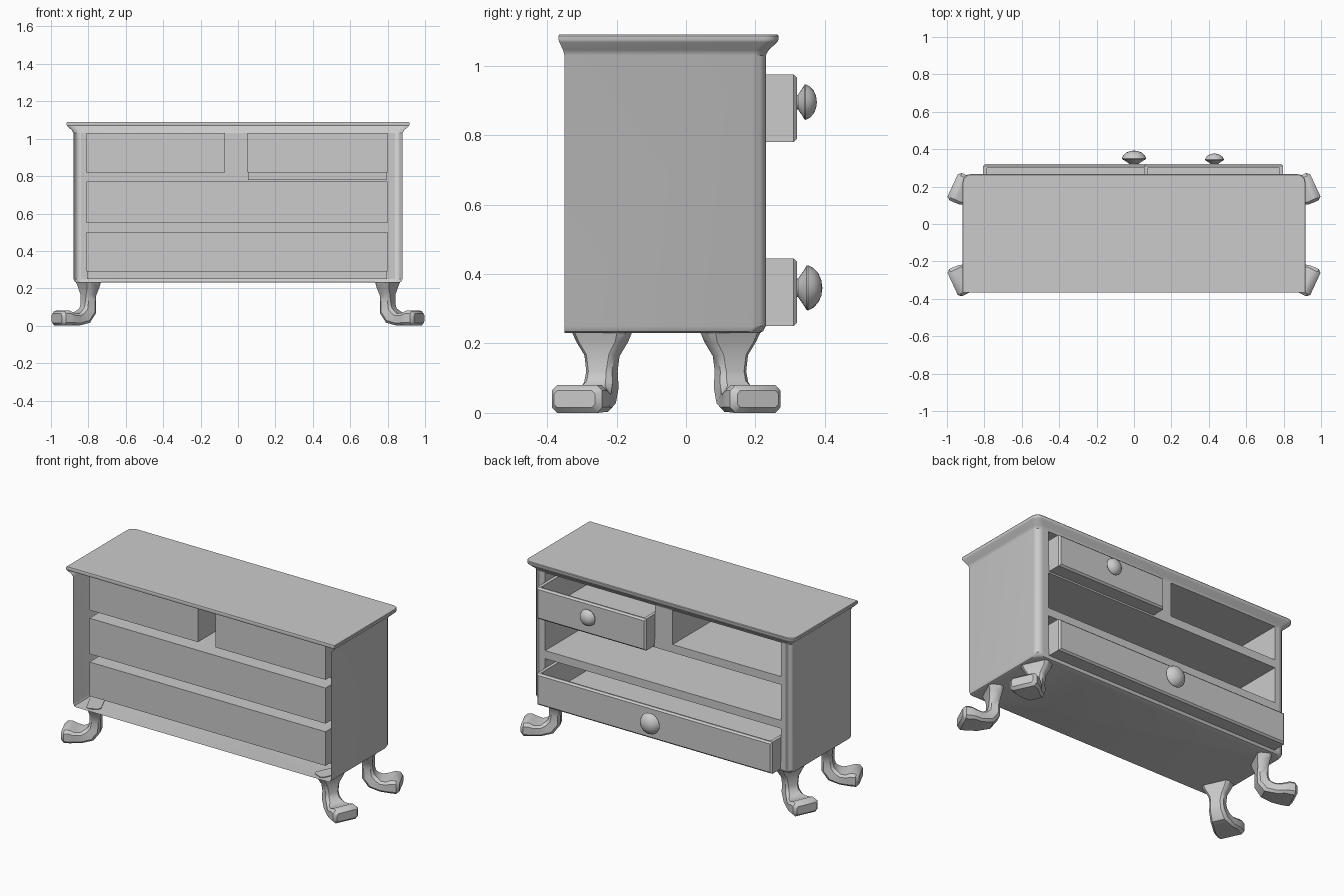
import bpy, bmesh, math
from mathutils import Vector

if "Cube" in bpy.data.objects:
    bpy.data.objects.remove(bpy.data.objects["Cube"])


def finish(bm, name, smooth=None, recalc=True):
    if recalc:
        bmesh.ops.recalc_face_normals(bm, faces=bm.faces)
    me = bpy.data.meshes.new(name)
    bm.to_mesh(me)
    bm.free()
    ob = bpy.data.objects.new(name, me)
    bpy.context.collection.objects.link(ob)
    if smooth:
        bpy.ops.object.select_all(action='DESELECT')
        ob.select_set(True)
        bpy.context.view_layer.objects.active = ob
        bpy.ops.object.shade_smooth_by_angle(angle=math.radians(smooth))
    return ob


def face(bm, pts, normal):
    # flat face turned towards the given normal
    f = bm.faces.new([bm.verts.new(p) for p in pts])
    f.normal_update()
    if f.normal.dot(Vector(normal)) < 0:
        f.normal_flip()
    return f


# cabinet shell: U-shaped plan, open at the back (-y), flared to the top
R, N = 0.04, 5


def plan(z, out, back):
    X, Y = 0.88 + out, 0.23 + out
    right = [(X, -0.35 - back, z)]
    for i in range(N + 1):
        a = math.pi / 2 * i / N
        right.append((X - R + R * math.cos(a), Y - R + R * math.sin(a), z))
    return right + [(-x, y, z) for x, y, z in reversed(right)]


levels = [(0.23, -0.018, 0), (0.235, -0.008, 0), (0.25, 0, 0), (1.03, 0, 0), (1.045, 0.008, 0.004),
          (1.068, 0.033, 0.015), (1.074, 0.036, 0.017), (1.086, 0.036, 0.017), (1.09, 0.033, 0.015)]
bm = bmesh.new()
rows = [[bm.verts.new(p) for p in plan(*lv)] for lv in levels]
n = len(rows[0])
for k in range(len(rows) - 1):
    a, b = rows[k], rows[k + 1]
    for i in range(n):
        if i == n - 1 and k < 5:
            continue                      # open back
        if i == N + 1 and k == 2:
            continue                      # drawer frame goes here
        j = (i + 1) % n
        bm.faces.new((a[i], a[j], b[j], b[i]))
bm.faces.new(rows[-1])
bm.faces.new(rows[0][::-1])
finish(bm, "cabinet_shell", 35, recalc=False)

# front frame with four drawer compartments
openings = [(-0.81, -0.07, 0.82, 1.03), (0.05, 0.80, 0.82, 1.03),
            (-0.81, 0.80, 0.55, 0.77), (-0.81, 0.80, 0.29, 0.50)]
xs = [-0.84, -0.81, -0.07, 0.05, 0.80, 0.84]
zs = [0.25, 0.29, 0.50, 0.55, 0.77, 0.82, 1.03]
F, B = 0.23, -0.29
bm = bmesh.new()
for x0, x1 in zip(xs, xs[1:]):
    for z0, z1 in zip(zs, zs[1:]):
        cx, cz = (x0 + x1) / 2, (z0 + z1) / 2
        if not any(o[0] < cx < o[1] and o[2] < cz < o[3] for o in openings):
            face(bm, [(x0, F, z0), (x1, F, z0), (x1, F, z1), (x0, F, z1)], (0, 1, 0))
for x0, x1, z0, z1 in openings:
    face(bm, [(x0, B, z0), (x1, B, z0), (x1, B, z1), (x0, B, z1)], (0, 1, 0))
    for x, d in ((x0, 1), (x1, -1)):
        face(bm, [(x, B, z0), (x, F, z0), (x, F, z1), (x, B, z1)], (d, 0, 0))
    for z, d in ((z0, 1), (z1, -1)):
        face(bm, [(x0, B, z), (x1, B, z), (x1, F, z), (x0, F, z)], (0, 0, d))
bmesh.ops.remove_doubles(bm, verts=bm.verts, dist=1e-5)
finish(bm, "drawer_compartments", recalc=False)


# pulled-out drawers: open trays with a bevelled front
def drawer(name, x0, x1, z0, z1, y0=-0.18, y1=0.32):
    bm = bmesh.new()
    bmesh.ops.create_cube(bm, size=1)
    for v in bm.verts:
        v.co = (x0 if v.co.x < 0 else x1, y0 if v.co.y < 0 else y1, z0 if v.co.z < 0 else z1)
    top = [f for f in bm.faces if f.normal.z > 0.9]
    bmesh.ops.inset_region(bm, faces=top, thickness=0.028)
    floor = bmesh.ops.extrude_face_region(bm, geom=top)
    bmesh.ops.delete(bm, geom=top, context='FACES_ONLY')
    for v in floor['geom']:
        if isinstance(v, bmesh.types.BMVert):
            v.co.z = z0 + 0.02
    edges = [e for e in bm.edges if all(abs(v.co.y - y1) < 1e-5 for v in e.verts)]
    bmesh.ops.bevel(bm, geom=edges, offset=0.01, segments=1, affect='EDGES')
    finish(bm, name)


# mushroom knobs turned around the y axis
def knob(name, x, z, r):
    profile = [(0.0, -0.1), (0.38, -0.1), (0.42, 0.05), (0.75, 0.28), (0.98, 0.42), (1.0, 0.48),
               (0.88, 0.72), (0.65, 0.94), (0.35, 1.07), (0.0, 1.12)]
    bm = bmesh.new()
    vs = [bm.verts.new((x + a * r, 0.32 + b * r, z)) for a, b in profile]
    es = [bm.edges.new(p) for p in zip(vs, vs[1:])]
    bmesh.ops.spin(bm, geom=vs + es, cent=(x, 0, z), axis=(0, 1, 0), angle=math.tau, steps=20)
    bmesh.ops.remove_doubles(bm, verts=bm.verts, dist=1e-5)
    finish(bm, name, 40)


drawer("top_drawer", 0.053, 0.797, 0.78, 0.975)
drawer("bottom_drawer", -0.807, 0.797, 0.25, 0.445)
knob("top_knob", 0.43, 0.895, 0.051)
knob("bottom_knob", 0.0, 0.36, 0.065)


# cabriole legs: chamfered sections (distance out, z, tilt, thickness, width)
sections = [(0.0, 0.235, 0, 0.085, 0.17), (-0.002, 0.205, 0, 0.072, 0.145), (0.0, 0.165, 5, 0.06, 0.095),
            (0.0, 0.12, 0, 0.064, 0.082), (0.004, 0.08, 20, 0.075, 0.09), (0.033, 0.047, 50, 0.08, 0.105),
            (0.075, 0.034, 85, 0.064, 0.13), (0.115, 0.036, 95, 0.066, 0.155),
            (0.14, 0.041, 90, 0.08, 0.16), (0.17, 0.04, 90, 0.08, 0.16), (0.187, 0.04, 90, 0.05, 0.13)]


def leg(name, sx, sy):
    ang = math.radians(25)
    u, w = Vector((math.cos(ang), math.sin(ang), 0)), Vector((-math.sin(ang), math.cos(ang), 0))
    up = Vector((0, 0, 1))
    bm = bmesh.new()
    rings = []
    for d, z, tilt, t, wid in sections:
        a = math.radians(tilt)
        across = u * math.cos(a) + up * math.sin(a)
        c = min(t, wid) * 0.2
        p, q = t / 2, wid / 2
        ring = []
        for i, j in ((p, q - c), (p - c, q), (c - p, q), (-p, q - c),
                     (-p, c - q), (c - p, -q), (p - c, -q), (p, c - q)):
            co = Vector((0.80, 0.185, z)) + u * d + across * i + w * j
            ring.append(bm.verts.new((sx * co.x, sy * co.y - 0.057, co.z)))
        rings.append(ring)
    for a, b in zip(rings, rings[1:]):
        for i in range(8):
            j = (i + 1) % 8
            bm.faces.new((a[i], a[j], b[j], b[i]))
    bm.faces.new(rings[0])
    bm.faces.new(rings[-1])
    finish(bm, name, 40)


for sx, side in ((1, "right"), (-1, "left")):
    for sy, end in ((1, "drawer_side"), (-1, "open_side")):
        leg(f"{end}_{side}_leg", sx, sy)
